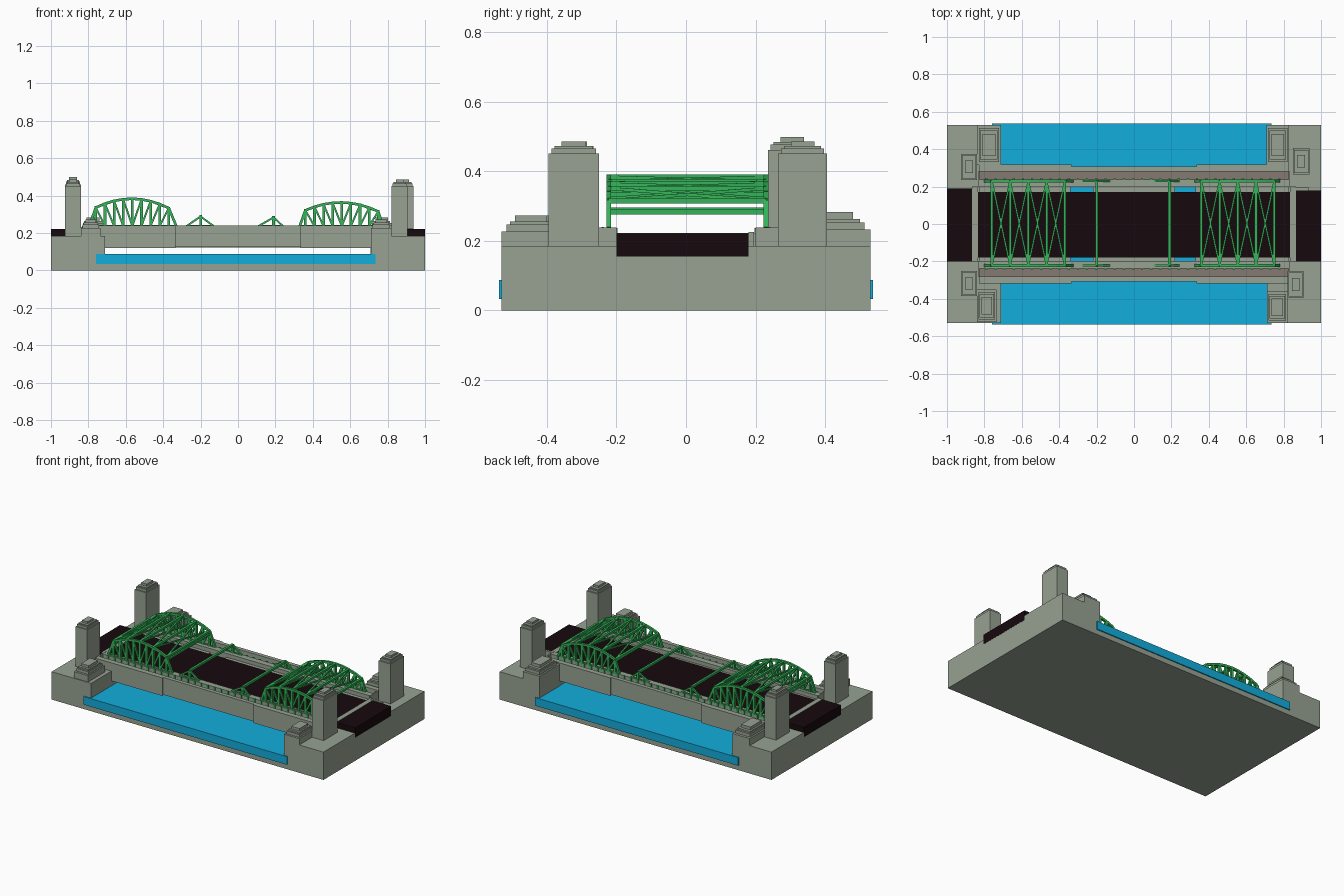
import bpy, bmesh, math
from mathutils import Vector, Matrix

if "Cube" in bpy.data.objects:
    bpy.data.objects.remove(bpy.data.objects["Cube"])


def material(name, rgb):
    m = bpy.data.materials.new(name)
    m.diffuse_color = (*rgb, 1)
    m.use_nodes = True
    m.node_tree.nodes["Principled BSDF"].inputs["Base Color"].default_value = m.diffuse_color
    return m


STONE = material("stone", (0.31, 0.36, 0.29))
WALK = material("footpath", (0.23, 0.195, 0.165))
ROAD = material("asphalt", (0.008, 0.003, 0.004))
WATER = material("water", (0.006, 0.42, 0.72))
GREEN = material("green_steel", (0.035, 0.46, 0.1))


def add_box(bm, x0, x1, y0, y1, z0, z1):
    mat = (Matrix.Translation(((x0 + x1) / 2, (y0 + y1) / 2, (z0 + z1) / 2))
           @ Matrix.Diagonal((x1 - x0, y1 - y0, z1 - z0, 1)))
    bmesh.ops.create_cube(bm, size=1, matrix=mat)


def add_beam(bm, a, b, w):
    a, b = Vector(a), Vector(b)
    d = b - a
    rot = d.to_track_quat('Z', 'Y').to_matrix().to_4x4()
    mat = Matrix.Translation((a + b) / 2) @ rot @ Matrix.Diagonal((w, w, d.length, 1))
    bmesh.ops.create_cube(bm, size=1, matrix=mat)


def finish(bm, name, mat):
    me = bpy.data.meshes.new(name)
    bm.to_mesh(me)
    bm.free()
    me.materials.append(mat)
    ob = bpy.data.objects.new(name, me)
    bpy.context.collection.objects.link(ob)
    return ob


def boxes(name, mat, *dims):
    bm = bmesh.new()
    for d in dims:
        add_box(bm, *d)
    return finish(bm, name, mat)


# River bed and water
boxes("river_bed", STONE, (-0.76, 0.76, -0.53, 0.53, 0, 0.035))
boxes("water", WATER, (-0.76, 0.735, -0.537, 0.537, 0.033, 0.087))

# Banks: stepped profile, undercut where the water enters
for name, s, inner in (("left_bank", -1, 0.76), ("right_bank", 1, 0.735)):
    profile = [(1, 0), (1, 0.185), (0.71, 0.185), (0.71, 0.085), (inner, 0.085), (inner, 0)]
    bm = bmesh.new()
    f = bm.faces.new([bm.verts.new((s * x, -0.53, z)) for x, z in profile])
    ext = bmesh.ops.extrude_face_region(bm, geom=[f])
    bmesh.ops.translate(bm, vec=(0, 1.06, 0),
                        verts=[v for v in ext["geom"] if isinstance(v, bmesh.types.BMVert)])
    bmesh.ops.recalc_face_normals(bm, faces=bm.faces)
    finish(bm, name, STONE)

# Approach roads, main road and the curbs between them
boxes("left_approach_road", ROAD, (-1.001, -0.865, -0.2, 0.19, 0.155, 0.22))
boxes("right_approach_road", ROAD, (0.865, 1.001, -0.2, 0.18, 0.155, 0.22))
boxes("main_road", ROAD, (-0.833, 0.833, -0.18, 0.172, 0.14, 0.215))
boxes("expansion_curbs", STONE, (-0.865, -0.833, -0.2, 0.2, 0.15, 0.222),
      (0.833, 0.865, -0.2, 0.2, 0.15, 0.222), (0.85, 0.935, 0.18, 0.195, 0.18, 0.225))

# Side girders, footpaths and parapets
for s, side in ((-1, "front"), (1, "back")):
    def span(x0, x1, ya, yb, z0, z1):
        return (x0, x1, min(s * ya, s * yb), max(s * ya, s * yb), z0, z1)
    boxes(side + "_truss_girder", STONE, span(-0.83, 0.83, 0.197, 0.237, 0.122, 0.237),
          span(-0.83, -0.34, 0.17, 0.2, 0.122, 0.212), span(0.33, 0.83, 0.17, 0.2, 0.122, 0.212),
          span(-0.22, 0.22, 0.17, 0.2, 0.122, 0.212))
    boxes(side + "_footpath", WALK, span(-0.826, 0.826, 0.237, 0.282, 0.13, 0.21))
    boxes(side + "_footpath_ends", STONE, span(-0.835, -0.826, 0.2, 0.282, 0.15, 0.238),
          span(0.826, 0.835, 0.2, 0.282, 0.15, 0.238))
    boxes(side + "_parapet", STONE, span(-0.83, 0.83, 0.282, 0.308, 0.125, 0.24),
          span(-0.83, -0.335, 0.308, 0.317, 0.12, 0.24),
          span(0.335, 0.83, 0.308, 0.317, 0.12, 0.24))
    # Row of short green posts along the girder
    bm = bmesh.new()
    for i in range(33):
        x = -0.79 + i * 0.049
        add_box(bm, *span(x - 0.006, x + 0.006, 0.236, 0.243, 0.205, 0.24))
    finish(bm, side + "_short_posts", GREEN)


# Stepped block: a shaft with three shrinking slabs on top
def stepped(name, x0, x1, y0, y1, z0, z1, rise, insets=(0.06, 0.12, 0.26)):
    bm = bmesh.new()
    add_box(bm, x0, x1, y0, y1, z0, z1)
    levels = (0, 0.42, 0.62, 1)
    for i, k in enumerate(insets):
        dx, dy = (x1 - x0) * k, (y1 - y0) * k
        add_box(bm, x0 + dx, x1 - dx, y0 + dy, y1 - dy,
                z1 + rise * levels[i], z1 + rise * levels[i + 1])
    finish(bm, name, STONE)


# Tall towers
stepped("front_left_tower", -0.925, -0.84, -0.385, -0.25, 0.18, 0.45, 0.035)
stepped("back_left_tower", -0.925, -0.84, 0.235, 0.375, 0.18, 0.46, 0.038)
stepped("front_right_tower", 0.822, 0.907, -0.395, -0.25, 0.18, 0.45, 0.035)
stepped("back_right_tower", 0.85, 0.937, 0.265, 0.405, 0.18, 0.45, 0.035)

# Low piers above the water
PIER = (0.08, 0.14, 0.23)
stepped("front_left_pier", -0.84, -0.735, -0.525, -0.35, 0.085, 0.227, 0.045, PIER)
stepped("back_left_pier", -0.84, -0.712, 0.315, 0.53, 0.085, 0.232, 0.05, PIER)
stepped("front_right_pier", 0.71, 0.822, -0.53, -0.36, 0.085, 0.227, 0.045, PIER)
stepped("back_right_pier", 0.708, 0.83, 0.315, 0.53, 0.085, 0.232, 0.05, PIER)

YS = (-0.222, 0.23)
BASE = 0.237


# Arched truss pair with cross bracing overhead
def arched_truss(name, xl, xr, zl, zr, peak, foot_l, foot_r):
    bm = bmesh.new()
    n = 8
    pts = []
    for i in range(n + 1):
        t = i / n
        edge = zl + (zr - zl) * t
        pts.append((xl + (xr - xl) * t, edge + (peak - (zl + zr) / 2) * (1 - (2 * t - 1) ** 2)))
    for y in YS:
        add_beam(bm, (foot_l, y, BASE), (foot_r, y, BASE), 0.01)
        add_beam(bm, (foot_l, y, BASE), (pts[0][0], y, pts[0][1]), 0.014)
        add_beam(bm, (foot_r, y, BASE), (pts[-1][0], y, pts[-1][1]), 0.014)
        for i, (x, z) in enumerate(pts):
            add_beam(bm, (x, y, BASE - 0.01), (x, y, z), 0.014)
            if i < n:
                x2, z2 = pts[i + 1]
                add_beam(bm, (x, y, z), (x2, y, z2), 0.014)
                if i < n // 2:
                    add_beam(bm, (x, y, z), (x2, y, BASE), 0.01)
                else:
                    add_beam(bm, (x, y, BASE), (x2, y, z2), 0.01)
    for i in range(0, n + 1, 2):
        x, z = pts[i]
        add_beam(bm, (x, YS[0], z), (x, YS[1], z), 0.014)
        if i < n:
            x2, z2 = pts[i + 2]
            add_beam(bm, (x, YS[0], z), (x2, YS[1], z2), 0.009)
            add_beam(bm, (x, YS[1], z), (x2, YS[0], z2), 0.009)
    for x in (xl, xr):
        add_beam(bm, (x, YS[0], 0.312), (x, YS[1], 0.312), 0.01)
    finish(bm, name, GREEN)


arched_truss("left_arched_truss", -0.76, -0.37, 0.336, 0.333, 0.383, -0.795, -0.33)
arched_truss("right_arched_truss", 0.36, 0.75, 0.321, 0.315, 0.363, 0.33, 0.775)


# Small peaked frames at mid span
def peaked_frame(name, x, left, right, peak):
    bm = bmesh.new()
    for y in YS:
        for foot in (left, right):
            add_beam(bm, (foot, y, BASE), (x, y, peak), 0.01)
        add_beam(bm, (x, y, BASE - 0.01), (x, y, peak), 0.014)
        add_beam(bm, (left, y, BASE), (right, y, BASE), 0.01)
    add_beam(bm, (x, YS[0], peak), (x, YS[1], peak), 0.014)
    finish(bm, name, GREEN)


peaked_frame("left_peaked_frame", -0.2, -0.275, -0.13, 0.288)
peaked_frame("right_peaked_frame", 0.19, 0.11, 0.24, 0.283)
